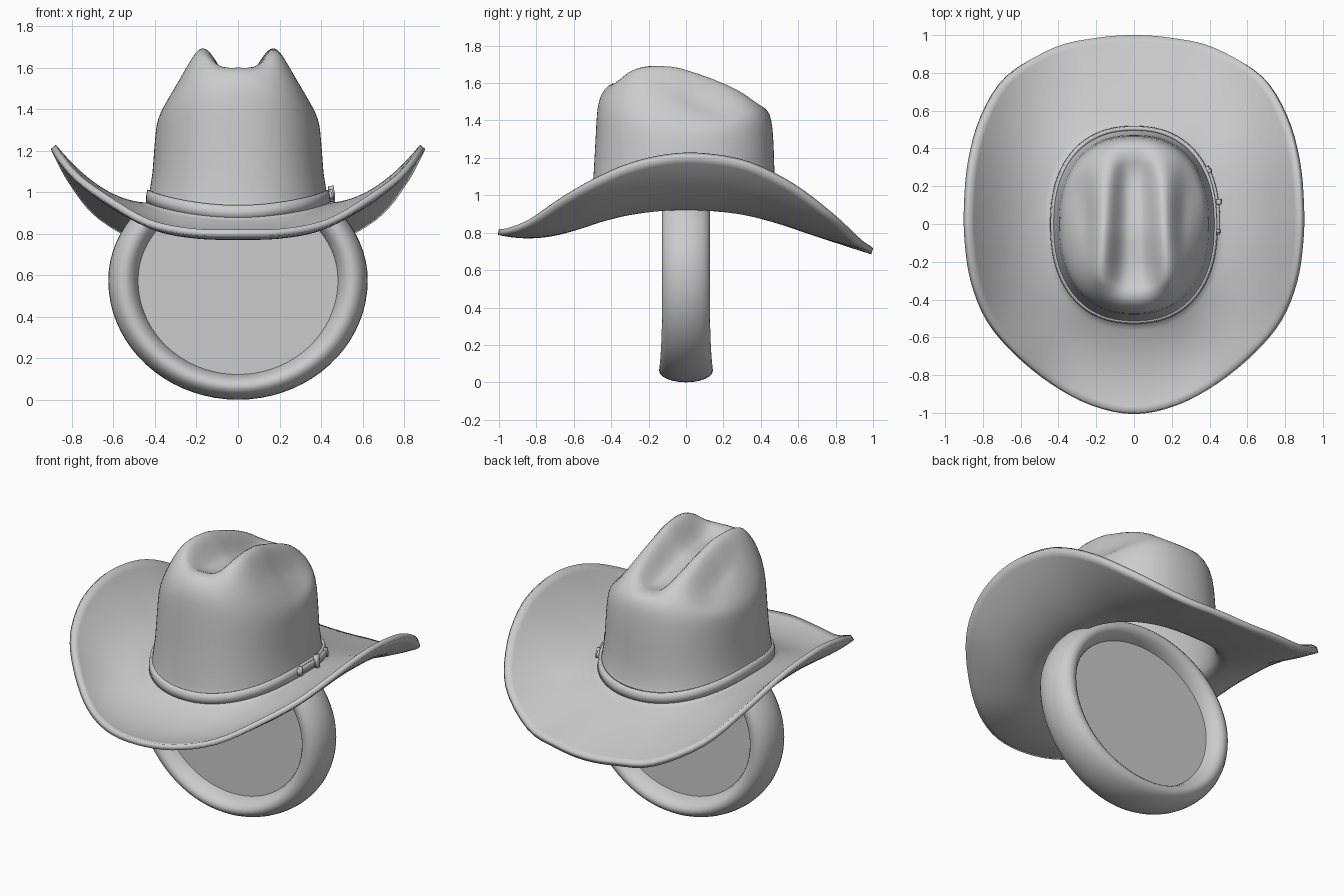
import bpy, math
from math import sin, cos, exp, pi

if "Cube" in bpy.data.objects:
    bpy.data.objects.remove(bpy.data.objects["Cube"])

def lerp_table(tab, v):
    if v <= tab[0][0]:
        return tab[0][1]
    for (a, p), (b, q) in zip(tab, tab[1:]):
        if v <= b:
            t = (v - a) / (b - a)
            return p + (q - p) * t
    return tab[-1][1]

def catmull(pts, steps):
    out, n = [], len(pts)
    for i in range(n):
        a, b, c, d = (pts[(i + k) % n] for k in (-1, 0, 1, 2))
        for k in range(steps):
            t = k / steps
            out.append([0.5 * (2*q + (r-p)*t + (2*p-5*q+4*r-s)*t*t + (3*q-p-3*r+s)*t**3)
                        for p, q, r, s in zip(a, b, c, d)])
    return out

def build(name, rings, closed=True, loop=False, centre=None, angle=40):
    """Skin a list of equally long rings of points."""
    n = len(rings[0])
    verts = [p for r in rings for p in r]
    faces = []
    for i in range(len(rings) if loop else len(rings) - 1):
        a, b = i * n, ((i + 1) % len(rings)) * n
        for j in range(n if closed else n - 1):
            k = (j + 1) % n
            faces.append((a + j, b + j, b + k, a + k))
    if centre:
        verts.append(centre)
        faces += [(len(verts) - 1, j, (j + 1) % n) for j in range(n)]
    me = bpy.data.meshes.new(name)
    me.from_pydata(verts, [], faces)
    ob = bpy.data.objects.new(name, me)
    bpy.context.collection.objects.link(ob)
    bpy.ops.object.select_all(action='DESELECT')
    ob.select_set(True)
    bpy.context.view_layer.objects.active = ob
    bpy.ops.object.shade_smooth_by_angle(angle=math.radians(angle))
    return ob

def solidify(ob, t, offset=-1):
    m = ob.modifiers.new("thickness", 'SOLIDIFY')
    m.thickness, m.offset = t, offset

def oval(th, rx, front, back, n=2.3):
    c, s = cos(th), sin(th)
    r = (abs(c)**n + abs(s)**n) ** (-1 / n)
    return rx * r * c, (front if s < 0 else back) * r * s

def base_z(th):
    return 0.875 + 0.075 * cos(th)**2

# Brim edge, right half front to back: x, y, edge height, mid-brim control height
half = [(0, -1, .82, .765), (.22, -.955, .825, .77), (.43, -.84, .87, .79),
        (.62, -.68, .98, .84), (.76, -.51, 1.08, .90), (.84, -.31, 1.17, .94),
        (.872, -.1, 1.22, .96), (.876, .1, 1.225, .96), (.855, .34, 1.18, .95),
        (.79, .58, 1.06, .91), (.66, .79, .90, .84), (.42, .935, .765, .80),
        (.2, .985, .73, .79), (0, 1, .715, .79)]
edge = catmull(half + [(-x, y, z, c) for x, y, z, c in reversed(half[1:-1])], 4)
angles = [math.atan2(e[1], e[0] / .89) for e in edge]

# Crown top height with centre crease and side dents
ridge = [(-.46, 1.66), (-.38, 1.695), (-.28, 1.73), (-.18, 1.735), (-.05, 1.72),
         (.1, 1.665), (.25, 1.6), (.4, 1.53), (.46, 1.51)]

def top(x, y):
    z = sum(lerp_table(ridge, y + k * .03) for k in (-1, 0, 1)) / 3
    w = .115 - .06 * y
    z -= (.16 - .1 * y) * exp(-abs(x / w)**3) * exp(-(abs(y) / .37)**6)
    d = abs(x) - .19
    z -= 1.4 * .5 * (d + math.sqrt(d * d + .002)) * exp(-(abs(y) / .42)**4)
    z -= .06 * exp(-((abs(x) - .26) / .06)**2 - ((y - .03) / .22)**2)
    return z

def shoulder(th):
    w = cos(th)**2
    return (1.48 - .03 * sin(th)) * (1 - w) + 1.36 * w

# Hat shell: cap, wall and brim as one skin
CAP = 24
rings = []
for i in range(1, CAP + 1):
    s = i / CAP
    row = []
    for th in angles:
        x, y = oval(th, .39 * s, .474 * s, .452 * s)
        zs = shoulder(th)
        row.append((x, y, zs + (top(x, y) - zs) * (1 - s**7)))
    rings.append(row)
wall = [(.93, .394, .478, .46), (.86, .396, .478, .464), (.75, .40, .48, .468),
        (.6, .404, .484, .473), (.35, .412, .495, .474), (.15, .425, .508, .485),
        (.04, .433, .518, .505), (0, .445, .53, .52)]
for f, rx, a, b in wall:
    rings.append([(*oval(th, rx, a, b), base_z(th) + (shoulder(th) - base_z(th)) * f)
                  for th in angles])
# round the shoulder
for _ in range(4):
    old = [list(r) for r in rings]
    for i in range(CAP - 6, CAP + 4):
        rings[i] = [tuple((p + 2 * q + r) / 4 for p, q, r in zip(*t))
                    for t in zip(old[i - 1], old[i], old[i + 1])]
for i in range(1, 15):
    t = i / 14
    row = []
    for th, (ex, ey, ez, ec) in zip(angles, edge):
        x, y = oval(th, .445, .53, .52)
        row.append((x + (ex - x) * t, y + (ey - y) * t,
                    base_z(th) * (1 - t)**2 + 2 * ec * t * (1 - t) + ez * t * t))
    rings.append(row)
hat = build("hat", rings, centre=(0, 0, top(0, 0)), angle=180)
solidify(hat, .032)

# Hat band, and the short strap with its keepers on the right side
def strip(name, ths, grow, z0, z1, t, closed):
    ob = build(name, [[(*oval(th, .437 + grow + g, .522 + grow + g, .512 + grow + g),
                        base_z(th) + z) for th in ths]
                      for z, g in ((z1, -.004), ((z0 + z1) / 2, .002), (z0, .003))], closed)
    solidify(ob, t)

def arc(a, b, n=10):
    return [math.radians(a + (b - a) * k / n) for k in range(n + 1)]

strip("hat_band", angles, .004, .0, .062, .018, True)
strip("band_strap", arc(-6, 34), .016, .02, .055, .014, False)
strip("band_buckle", arc(11, 14, 3), .032, .008, .085, .024, False)
for a in (-5, 30):
    strip("band_keeper", arc(a, a + 2, 2), .022, .012, .066, .018, False)

# Ring body under the hat, a little wider at the bottom
def ring_section(a):
    w = .128 + .016 * max(0, -sin(a))**4
    rz = .512 if sin(a) < 0 else .47
    pts = []
    for k in range(24):
        b = 2 * pi * k / 24
        pts.append(((.55 + .075 * cos(b)) * cos(a), -w * sin(b),
                    .575 + (rz + .063 * cos(b)) * sin(a)))
    return pts

build("ring", [ring_section(2 * pi * i / 72) for i in range(72)], loop=True)

# Flat panel filling the ring
bpy.ops.mesh.primitive_cylinder_add(vertices=72, radius=1, depth=.1, location=(0, 0, .57),
                                    rotation=(pi / 2, 0, 0))
panel = bpy.context.object
panel.name = "ring_panel"
panel.scale = (.51, .465, 1)
